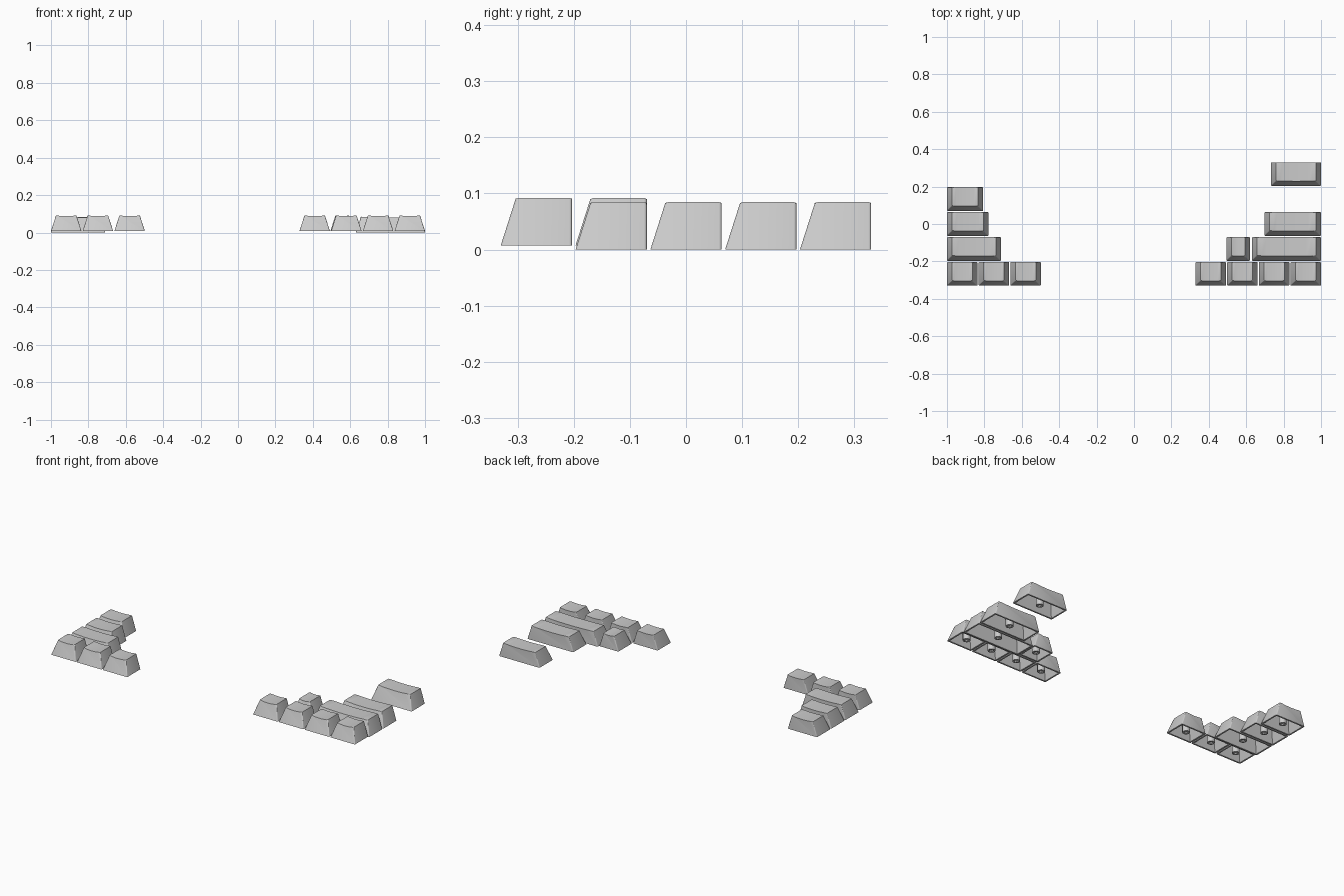
import bpy, bmesh, math

if "Cube" in bpy.data.objects:
    bpy.data.objects.remove(bpy.data.objects["Cube"])

DEPTH, HEIGHT, SLOPE, DIP = 0.127, 0.0845, 0.027, 0.005
WALL, CEILING, STEPS = 0.009, 0.07, 12


def section(bm, w, y0, slope, inset, top, dip, steps):
    """Trapezoid outline with a scooped top; bottom corners come first and last."""
    half = w / 2 - inset
    pts = [(-w / 2, 0)]
    for i in range(steps + 1):
        t = 2 * i / steps - 1
        pts.append((t * half, top - dip * (1 - t * t)))
    pts.append((w / 2, 0))
    return [bm.verts.new((x, y0 + slope * z / HEIGHT, z)) for x, z in pts]


def shell(bm, front, back):
    """End caps plus sides and top; the bottom stays open."""
    bm.faces.new(front)
    bm.faces.new(back[::-1])
    for i in range(len(front) - 1):
        bm.faces.new((front[i], back[i], back[i + 1], front[i + 1]))


def stem(bm):
    """Round post with a cross-shaped socket in its lower end."""
    a, b, r, z0, depth = 0.0145, 0.0048, 0.0205, 0.006, 0.04
    cross = []
    for k in range(4):
        c, s = round(math.cos(k * math.pi / 2)), round(math.sin(k * math.pi / 2))
        cross += [(x * c - y * s, x * s + y * c) for x, y in ((a, b), (b, b), (b, a))]
    round_pts = [(r * x / math.hypot(x, y), r * y / math.hypot(x, y)) for x, y in cross]

    def ring(pts, z):
        return [bm.verts.new((x, y, z)) for x, y in pts]

    rings = [ring(round_pts, CEILING + 0.002), ring(round_pts, z0),
             ring(cross, z0), ring(cross, z0 + depth)]
    for p, q in zip(rings, rings[1:]):
        for i in range(12):
            j = (i + 1) % 12
            bm.faces.new((p[i], q[i], q[j], p[j]))
    bm.faces.new(rings[-1])
    bm.faces.new(rings[0])


def keycap(name, x0, x1, y, z=0.0):
    w = x1 - x0
    bm = bmesh.new()
    # outer skin, hollow inside and the rim between them
    front = section(bm, w, -DEPTH / 2, SLOPE, 0.027, HEIGHT, DIP, STEPS)
    back = section(bm, w, DEPTH / 2, 0, 0.027, HEIGHT, DIP, STEPS)
    shell(bm, front, back)
    inner_f = section(bm, w - 2 * WALL, -DEPTH / 2 + WALL, SLOPE, 0.023, CEILING, 0, 1)
    inner_b = section(bm, w - 2 * WALL, DEPTH / 2 - WALL, 0, 0.023, CEILING, 0, 1)
    shell(bm, inner_f, inner_b)
    out = [front[0], front[-1], back[-1], back[0]]
    inn = [inner_f[0], inner_f[-1], inner_b[-1], inner_b[0]]
    for i in range(4):
        j = (i + 1) % 4
        bm.faces.new((out[i], out[j], inn[j], inn[i]))
    # soften the outline of the front and back faces
    edges = [bm.edges.get((s[i], s[i + 1])) for s in (front, back) for i in range(len(s) - 1)]
    bmesh.ops.bevel(bm, geom=edges, offset=0.005, offset_type='OFFSET', segments=3,
                    profile=0.5, affect='EDGES', clamp_overlap=True)
    stem(bm)
    bmesh.ops.recalc_face_normals(bm, faces=bm.faces[:])
    mesh = bpy.data.meshes.new(name)
    bm.to_mesh(mesh)
    bm.free()
    ob = bpy.data.objects.new(name, mesh)
    ob.location = ((x0 + x1) / 2, y, z)
    bpy.context.collection.objects.link(ob)
    bpy.ops.object.select_all(action='DESELECT')
    ob.select_set(True)
    bpy.context.view_layer.objects.active = ob
    bpy.ops.object.shade_smooth_by_angle(angle=math.radians(35))


ROW = 0.1333
RAISE = 0.0075

# left block
keycap("tab_key", -1, -0.806, ROW)
keycap("caps_key", -1, -0.777, 0)
keycap("left_shift_key", -1, -0.711, -ROW)

# right block
keycap("backspace_key", 0.733, 1, 2 * ROW)
keycap("enter_key", 0.698, 1, 0)
keycap("right_shift_key", 0.63, 1, -ROW)
keycap("small_key", 0.494, 0.62, -ROW, RAISE)

# bottom row
PITCH, WIDTH = 0.1695, 0.163
for i in range(3):
    keycap(f"left_bottom_key_{i + 1}", -1 + i * PITCH, -1 + i * PITCH + WIDTH, -2 * ROW, RAISE)
for i in range(4):
    keycap(f"right_bottom_key_{i + 1}", 1 - i * PITCH - WIDTH, 1 - i * PITCH, -2 * ROW, RAISE)
